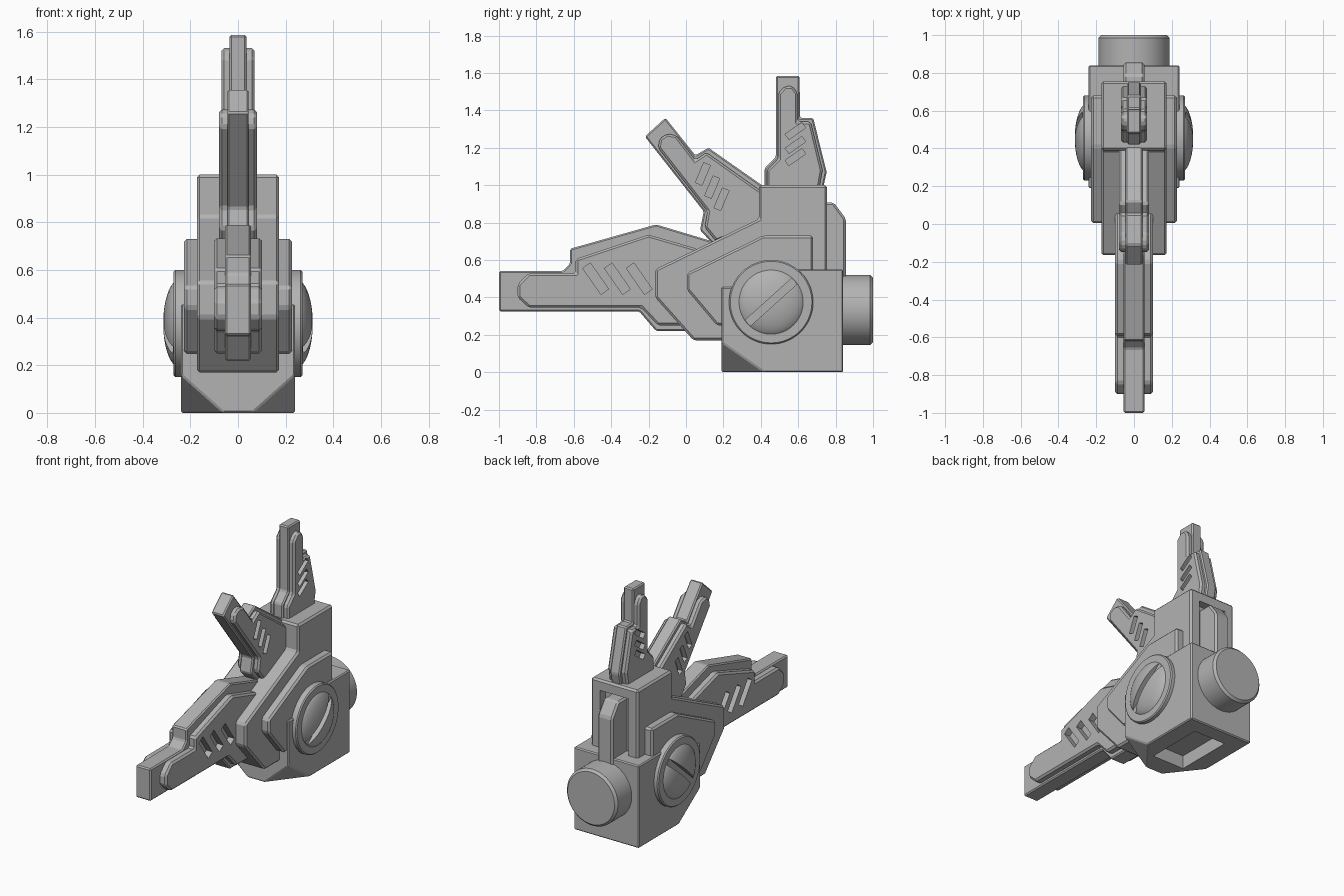
import bpy, bmesh, math
from mathutils import Vector

if "Cube" in bpy.data.objects:
    bpy.data.objects.remove(bpy.data.objects["Cube"])

grey = bpy.data.materials.new("plain_grey")
grey.use_nodes = True
grey.diffuse_color = (0.45, 0.45, 0.45, 1)
grey.node_tree.nodes["Principled BSDF"].inputs["Base Color"].default_value = grey.diffuse_color


def finish(bm, name):
    bmesh.ops.recalc_face_normals(bm, faces=bm.faces)
    mesh = bpy.data.meshes.new(name)
    bm.to_mesh(mesh)
    bm.free()
    mesh.materials.append(grey)
    ob = bpy.data.objects.new(name, mesh)
    bpy.context.collection.objects.link(ob)
    return ob


def apply_mod(ob, kind, **settings):
    mod = ob.modifiers.new(kind.lower(), kind)
    for key, value in settings.items():
        setattr(mod, key, value)
    bpy.context.view_layer.objects.active = ob
    bpy.ops.object.modifier_apply(modifier=mod.name)


def bevel(ob, width):
    if width:
        apply_mod(ob, "BEVEL", width=width, segments=1, limit_method="ANGLE",
                  angle_limit=math.radians(25))


def prism(name, outline, x0, x1, edge=0.01):
    """Extrude a (y, z) outline across x."""
    bm = bmesh.new()
    face = bm.faces.new([bm.verts.new((x0, y, z)) for y, z in outline])
    out = bmesh.ops.extrude_face_region(bm, geom=[face])["geom"]
    bmesh.ops.translate(bm, vec=(x1 - x0, 0, 0),
                        verts=[v for v in out if isinstance(v, bmesh.types.BMVert)])
    ob = finish(bm, name)
    bevel(ob, edge)
    return ob


def box(name, y0, y1, z0, z1, half):
    return prism(name, [(y0, z0), (y1, z0), (y1, z1), (y0, z1)], -half, half, 0)


def cut(ob, cutter):
    cutter.hide_render = True
    apply_mod(ob, "BOOLEAN", operation="DIFFERENCE", solver="EXACT", object=cutter)
    bpy.data.objects.remove(cutter)


def slanted_bar(name, centre, angle, length, width, x0, x1):
    c = Vector(centre)
    u = Vector((math.cos(angle), math.sin(angle))) * length / 2
    v = Vector((-math.sin(angle), math.cos(angle))) * width / 2
    return prism(name, [c - u - v, c + u - v, c + u + v, c - u + v], x0, x1, 0)


def lathe(name, profile, centre, axis, steps=64):
    """Spin (distance, radius) pairs about an axis through centre."""
    bm = bmesh.new()
    c, a = Vector(centre), Vector(axis)
    verts = [bm.verts.new(c + a * d + Vector((0, 0, r))) for d, r in profile]
    edges = [bm.edges.new(pair) for pair in zip(verts, verts[1:])]
    bmesh.ops.spin(bm, geom=verts + edges, cent=c, axis=a, angle=math.tau,
                   steps=steps, use_duplicate=False)
    bmesh.ops.remove_doubles(bm, verts=bm.verts, dist=0.0005)
    return finish(bm, name)


def smooth(ob):
    bpy.ops.object.select_all(action="DESELECT")
    ob.select_set(True)
    bpy.context.view_layer.objects.active = ob
    bpy.ops.object.shade_smooth_by_angle(angle=math.radians(30))


def prong(name, core, core_half, plate, plate_half, slots, angle, length, width):
    """Narrow core between wider side plates with three slanted slots."""
    prism(name + "_core", core, -core_half, core_half, 0.008)
    for side, s in (("left", 1), ("right", -1)):
        ob = prism(f"{name}_{side}_plate", plate, s * (core_half - 0.015), s * plate_half, 0.012)
        for centre in slots:
            cut(ob, slanted_bar("slot_cutter", centre, angle, length, width,
                                s * (core_half + 0.002), s * (plate_half + 0.05)))


# Three prongs
prong("front_prong",
      [(-1, .325), (-1, .54), (-.66, .54), (-.62, .58), (-.62, .66), (-.16, .79),
       (.14, .70), (.2, .5), (.05, .22), (-.16, .22), (-.25, .325)], .055,
      [(-.9, .40), (-.9, .47), (-.84, .53), (-.59, .53), (-.59, .605), (-.2, .735),
       (.06, .66), (.15, .5), (.05, .25), (-.15, .25), (-.24, .345), (-.84, .345)], .10,
      [(-.483, .5), (-.367, .5), (-.25, .5)], math.radians(-55), .17, .05)

prong("middle_prong",
      [(-.22, 1.26), (-.11, 1.36), (.05, 1.16), (.12, 1.2), (.42, .99),
       (.42, .8), (.14, .69), (.075, .76), (.095, .86)], .045,
      [(-.15, 1.2), (-.14, 1.25), (-.1, 1.275), (-.05, 1.265), (.05, 1.135), (.11, 1.175),
       (.42, .955), (.42, .8), (.16, .7), (.1, .775), (.115, .86)], .08,
      [(.09, 1.06), (.14, .99), (.19, .925)], math.radians(67), .115, .038)

prong("upper_prong",
      [(.48, 1.585), (.607, 1.585), (.61, 1.36), (.68, 1.36), (.752, 1.07),
       (.73, .97), (.42, .97), (.42, 1.09), (.48, 1.15)], .036,
      [(.492, 1.49), (.53, 1.53), (.57, 1.53), (.598, 1.49), (.598, 1.34), (.667, 1.34),
       (.73, 1.08), (.71, .97), (.432, .97), (.432, 1.08), (.492, 1.14)], .07,
      [(.585, 1.29), (.585, 1.215), (.585, 1.15)], math.radians(35), .11, .035)

# Main body with a recessed rear channel and rail
body = prism("main_body",
             [(-.165, .40), (-.165, .55), (.39, .82), (.39, 1), (.755, 1),
              (.755, .17), (.04, .17)], -.173, .173, 0.012)
cut(body, box("channel_cutter", .70, .9, .45, .93, .105))
prism("rear_rail", [(.68, .45), (.855, .45), (.855, .82), (.79, .908), (.68, .908)],
      -.055, .055, 0.012)

# Side armour
prism("side_armour", [(.005, .44), (.005, .53), (.41, .73), (.68, .73), (.68, .25), (.165, .25)],
      -.227, .227, 0.012)

# Lower block with cut front corners and an underside opening
block = prism("lower_block",
              [(.19, 0), (.19, .455), (.25, .455), (.42, .55), (.84, .55), (.84, 0)],
              -.24, .24, 0)
bm = bmesh.new()
bm.from_mesh(block.data)
for s in (1, -1):
    bmesh.ops.bisect_plane(bm, geom=bm.verts[:] + bm.edges[:] + bm.faces[:],
                           plane_co=(s * .24, .42, 0),
                           plane_no=(s / .18, -1 / .23, -1 / .16), clear_outer=True)
    bmesh.ops.holes_fill(bm, edges=[e for e in bm.edges if e.is_boundary])
bmesh.ops.recalc_face_normals(bm, faces=bm.faces)
bm.to_mesh(block.data)
bm.free()
bevel(block, 0.007)
cut(block, box("opening_cutter", .33, .73, -.1, .09, .12))

# Rear plug
smooth(lathe("rear_plug", [(.6, 0), (.6, .188), (.985, .188), (1, .173), (1, 0)],
             (0, 0, .333), (0, 1, 0)))

# Slotted round caps
for side, s in (("left", 1), ("right", -1)):
    centre = (0, .455, .375)
    smooth(lathe(side + "_collar", [(.18, 0), (.18, .225), (.263, .225), (.27, .218), (.27, 0)],
                 centre, (s, 0, 0)))
    arc = [math.radians(a) for a in range(0, 91, 10)]
    dome = [(.22, 0)] + [(.243 + .071 * math.sin(a), .186 * math.cos(a)) for a in arc]
    cap = lathe(side + "_cap", dome, centre, (s, 0, 0))
    cut(cap, slanted_bar("slot_cutter", centre[1:], math.radians(42), .5, .042,
                         s * .272, s * .4))
    smooth(cap)
